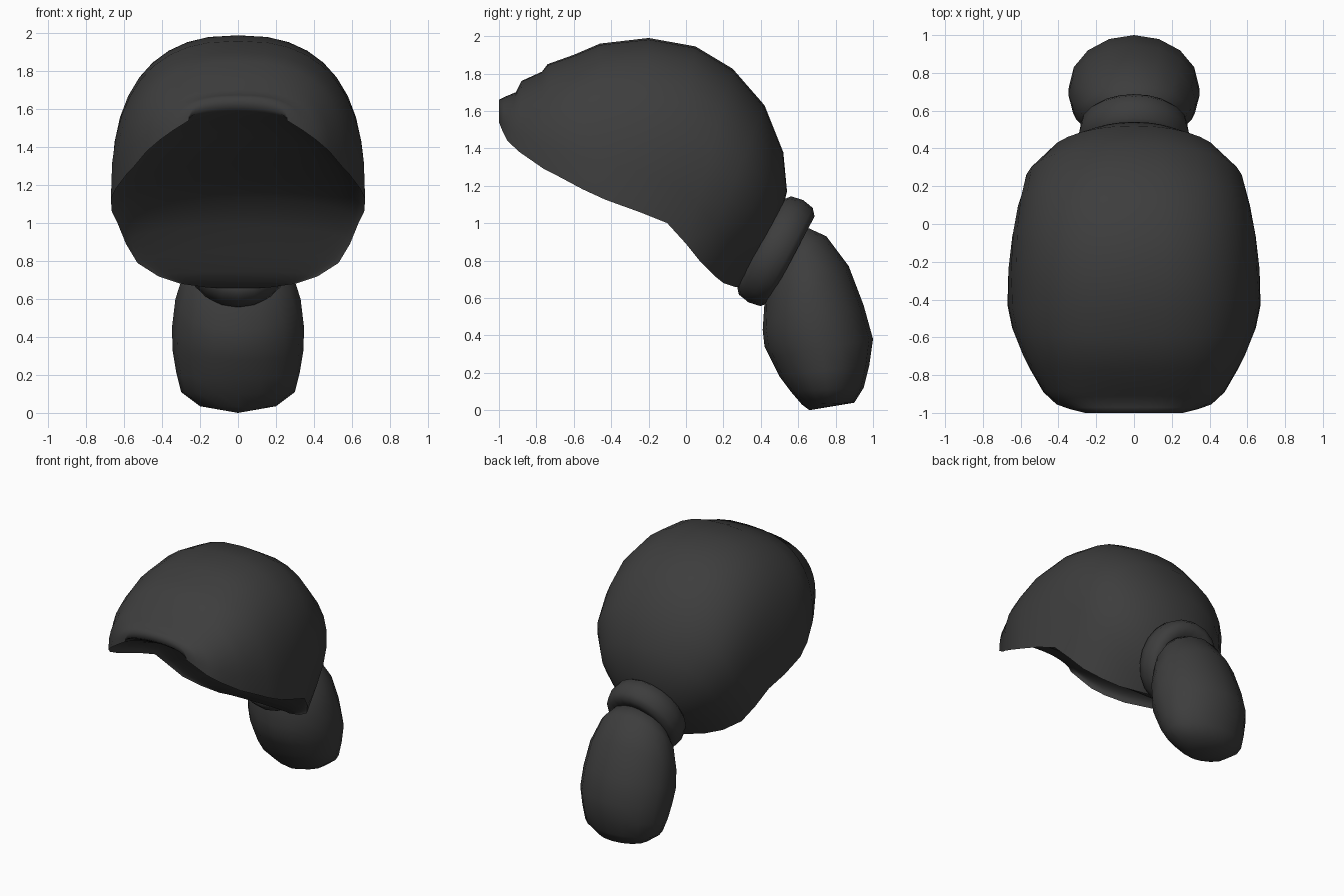
import bpy, math
from mathutils import Vector, Matrix

cube = bpy.data.objects.get("Cube")
if cube:
    bpy.data.objects.remove(cube, do_unlink=True)

charcoal = bpy.data.materials.new("charcoal hair")
charcoal.use_nodes = True
COLOUR = (0.047, 0.047, 0.047, 1)
charcoal.diffuse_color = COLOUR
bsdf = charcoal.node_tree.nodes["Principled BSDF"]
bsdf.inputs["Base Color"].default_value = COLOUR
bsdf.inputs["Roughness"].default_value = 0.8


def make(name, verts, faces):
    mesh = bpy.data.meshes.new(name)
    mesh.from_pydata(verts, [], faces)
    mesh.materials.append(charcoal)
    mesh.shade_smooth()
    ob = bpy.data.objects.new(name, mesh)
    bpy.context.collection.objects.link(ob)
    return ob


def spow(v, p):
    return math.copysign(abs(v) ** p, v)


# Hair cap: arches from one rim side to the other, ordered front to back
# (rim x, rim y, rim z, crown y, crown z, side bulge)
ARCHES = [
    (.26, -1.00, 1.54, -1.00, 1.66, 0),
    (.34, -.98, 1.49, -.97, 1.675, 0),
    (.41, -.955, 1.44, -.91, 1.70, 0),
    (.48, -.89, 1.38, -.88, 1.76, 0),
    (.555, -.76, 1.29, -.77, 1.81, 0),
    (.585, -.70, 1.26, -.74, 1.85, 0),
    (.645, -.55, 1.18, -.60, 1.90, 0),
    (.67, -.43, 1.125, -.46, 1.96, 0),
    (.665, -.25, 1.06, -.20, 1.99, .03),
    (.635, -.10, 1.00, .05, 1.945, .08),
    (.59, .00, .89, .25, 1.825, .14),
    (.53, .08, .79, .42, 1.63, .22),
    (.42, .15, .72, .52, 1.38, .27),
    (.30, .20, .68, .54, 1.17, .33),
    (.16, .26, .66, .48, .92, .35),
]
N, ROWS = 20, len(ARCHES)
W = N + 1
verts, faces = [], []


def add_arches(power, rise):
    """Add every arch; rise(row) is the share of the full crown height."""
    for i, (x, ry, rz, ty, tz, bulge) in enumerate(ARCHES):
        k = rise(i)
        for j in range(W):
            a = math.pi * j / N
            c, s = spow(math.cos(a), power), k * abs(math.sin(a)) ** power
            wide = 1 + k * bulge * abs(math.sin(2 * a))
            verts.append((x * c * wide, ry + (ty - ry) * s, rz + (tz - rz) * s))


add_arches(.79, lambda i: 1)                              # outer dome
add_arches(1, lambda i: .6 * (1 - i / (ROWS - 1)) ** 1.4)  # hollow underside
nape = len(verts)
verts.append((0, .30, .655))
under = ROWS * W
last = (ROWS - 1) * W
for j in range(N):
    for i in range(ROWS - 1):
        a, b = i * W + j, (i + 1) * W + j
        faces.append((a, b, b + 1, a + 1))
        faces.append((under + a, under + a + 1, under + b + 1, under + b))
    faces.append((j, j + 1, under + j + 1, under + j))  # brim lip
    faces.append((last + j, nape, last + j + 1))
    faces.append((under + last + j, under + last + j + 1, nape))
make("hair_cap", verts, faces)

# Hair tie: tilted ring
U, V = 20, 10
turn = Matrix.Translation((0, .48, .85)) @ Matrix.Rotation(math.radians(62), 4, 'X')
verts, faces = [], []
for i in range(U):
    a = math.tau * i / U
    for j in range(V):
        b = math.tau * j / V
        r = .23 + .08 * spow(math.cos(b), .8)
        verts.append(turn @ Vector((.94 * r * math.cos(a), r * math.sin(a),
                                    .1 * spow(math.sin(b), .8))))
        k, m = (i + 1) % U, (j + 1) % V
        faces.append((i * V + j, k * V + j, k * V + m, i * V + m))
make("hair_tie", verts, faces)

# Ponytail: oval sections (front y, front z, back y, back z, half width)
SECTIONS = [
    (.48, .74, .64, .98, .20),
    (.42, .58, .75, .93, .28),
    (.41, .43, .87, .77, .33),
    (.42, .34, .95, .56, .348),
    (.45, .28, 1.0, .38, .345),
    (.50, .18, .98, .24, .325),
    (.56, .10, .95, .12, .30),
    (.62, .03, .90, .04, .20),
]
R = 16
verts, faces = [], []
for fy, fz, by, bz, w in SECTIONS:
    for j in range(R):
        a = math.tau * j / R
        c, s = math.cos(a), math.sin(a)
        verts.append((w * c, (fy + by) / 2 + (by - fy) / 2 * s, (fz + bz) / 2 + (bz - fz) / 2 * s))
for i in range(len(SECTIONS) - 1):
    for j in range(R):
        k = (j + 1) % R
        faces.append((i * R + j, (i + 1) * R + j, (i + 1) * R + k, i * R + k))
verts += [(0, .53, .87), (0, .66, 0)]
top, tip, end = len(verts) - 2, len(verts) - 1, (len(SECTIONS) - 1) * R
for j in range(R):
    k = (j + 1) % R
    faces += [(j, k, top), (end + k, end + j, tip)]
make("ponytail", verts, faces)
